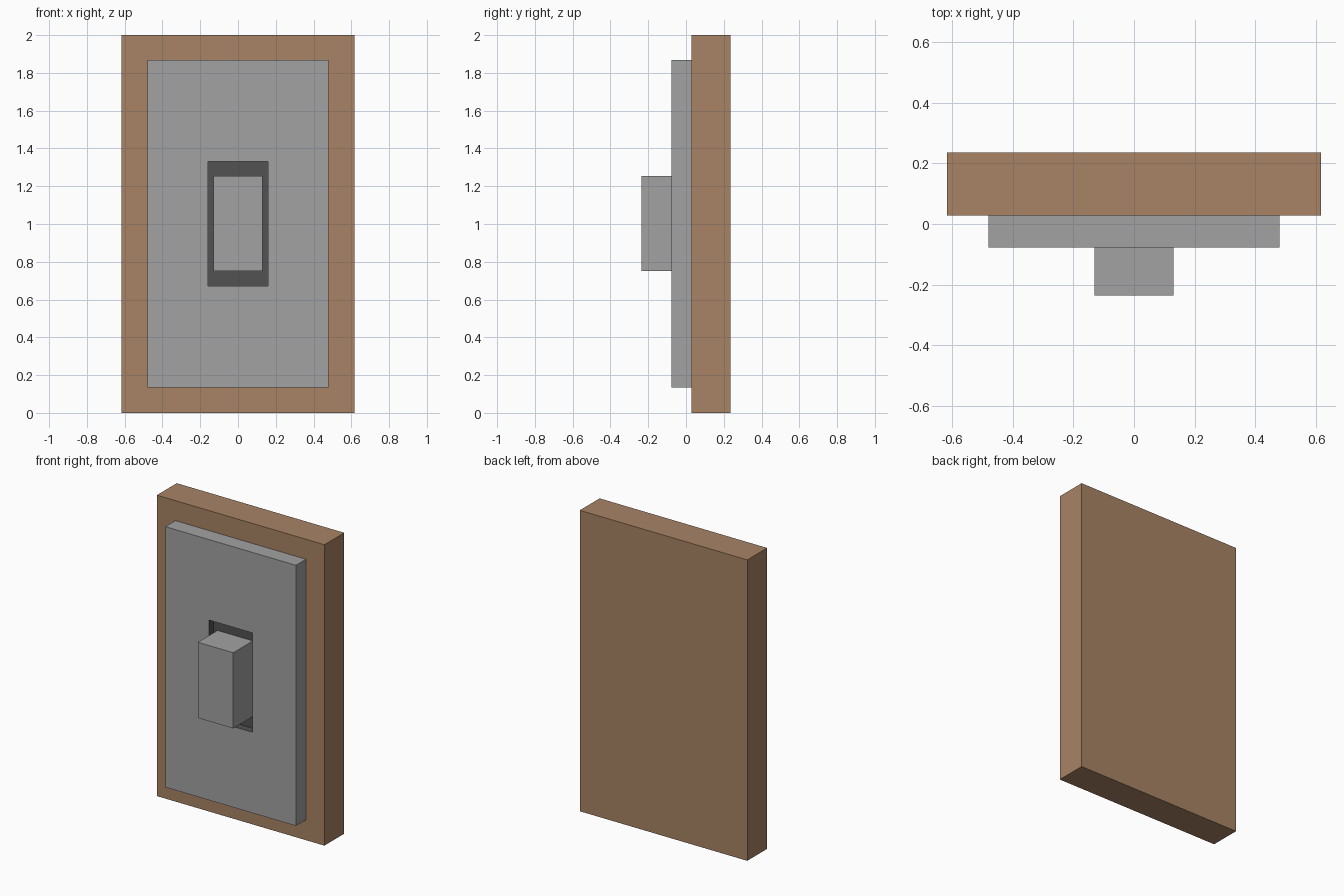
import bpy, bmesh

if "Cube" in bpy.data.objects:
    bpy.data.objects.remove(bpy.data.objects["Cube"])


def material(name, rgb):
    m = bpy.data.materials.new(name)
    m.diffuse_color = (*rgb, 1)
    m.use_nodes = True
    m.node_tree.nodes["Principled BSDF"].inputs["Base Color"].default_value = m.diffuse_color
    return m


brown = material("brown wood", (0.39, 0.23, 0.13))
grey = material("grey plastic", (0.36, 0.36, 0.36))
dark = material("dark recess", (0.085, 0.085, 0.085))


def lofted(name, rings, mats, dark_from=99):
    """Join rectangles (half width, z low, z high, y) into a closed solid."""
    bm = bmesh.new()
    loops = [[bm.verts.new((x, y, z)) for x, z in
              ((-w, lo), (w, lo), (w, hi), (-w, hi))] for w, lo, hi, y in rings]
    bm.faces.new(loops[0])
    for k, (a, b) in enumerate(zip(loops, loops[1:])):
        for i in range(4):
            j = (i + 1) % 4
            f = bm.faces.new((a[i], a[j], b[j], b[i]))
            f.material_index = int(k >= dark_from)
    cap = bm.faces.new(loops[-1])
    cap.material_index = int(len(rings) > dark_from)
    bmesh.ops.recalc_face_normals(bm, faces=bm.faces)
    me = bpy.data.meshes.new(name)
    bm.to_mesh(me)
    bm.free()
    for m in mats:
        me.materials.append(m)
    ob = bpy.data.objects.new(name, me)
    bpy.context.collection.objects.link(ob)
    return ob


# Wooden backing board
lofted("backing_board", [(0.616, 0, 2, 0.236), (0.616, 0, 2, 0.028)], [brown])

# Cover plate with a dark recessed opening
lofted("cover_plate", [(0.48, 0.135, 1.867, 0.028),
                       (0.48, 0.135, 1.867, -0.077),
                       (0.16, 0.672, 1.332, -0.077),
                       (0.16, 0.672, 1.332, -0.03)], [grey, dark], dark_from=2)

# Switch button standing in the opening
lofted("switch_button", [(0.13, 0.75, 1.253, -0.03),
                         (0.13, 0.75, 1.253, -0.236)], [grey])
